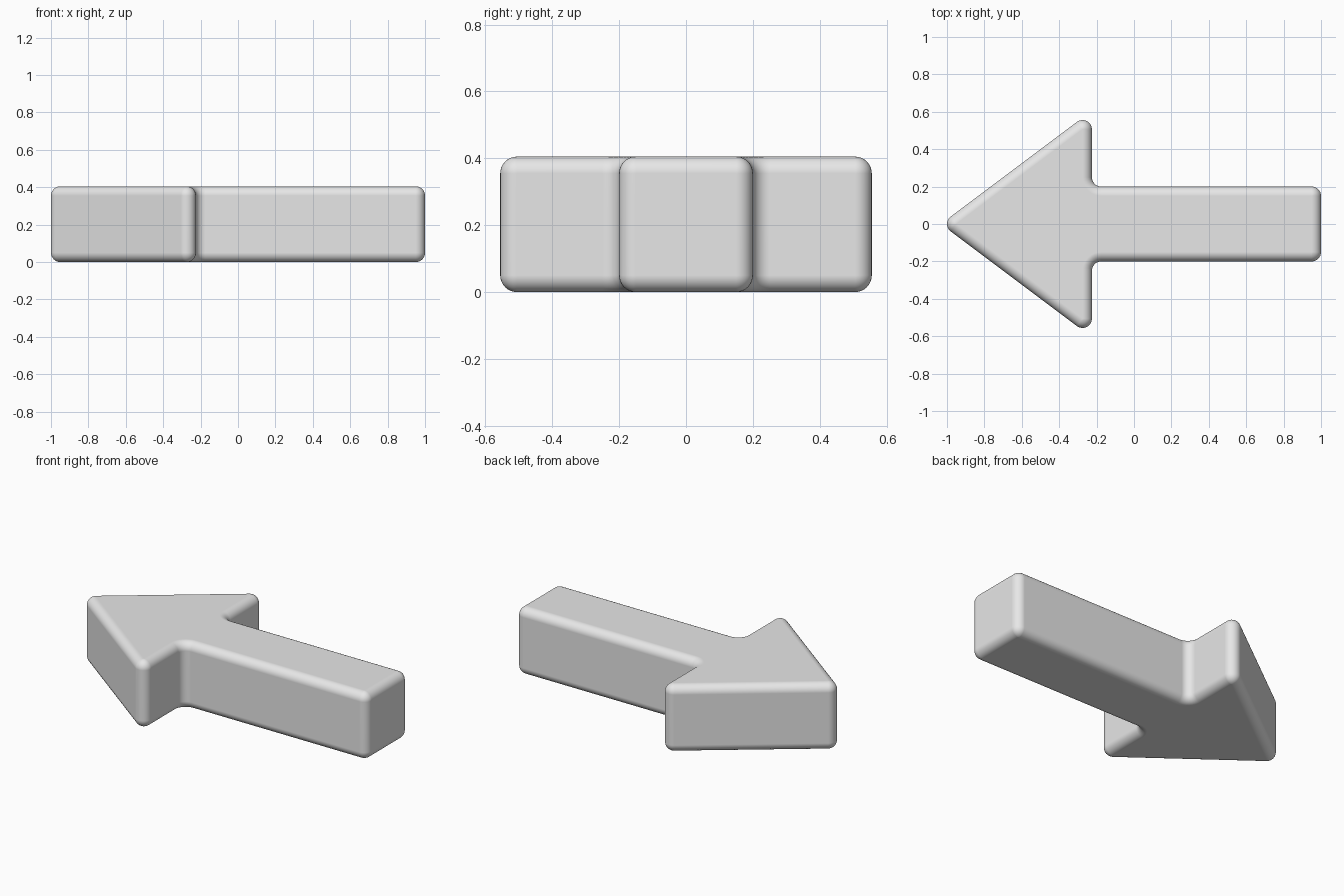
import bpy
import bmesh
from math import pi, sin, cos
from mathutils import Vector

HEIGHT = 0.405
RADIUS = 0.05
STEPS = 8

cube = bpy.data.objects.get("Cube")
if cube:
    bpy.data.objects.remove(cube, do_unlink=True)

# Sharp arrow outline, counter-clockwise: tip, barb, neck, tail, then mirrored
half = [(-0.225, -0.606), (-0.225, -0.2), (1.0, -0.2)]
outline = [Vector(p) for p in
           [(-1.033, 0.0)] + half + [(x, -y) for x, y in reversed(half)]]


def rounded_ring(inset):
    """Outline with filleted corners, moved inwards by the inset."""
    points = []
    for i, corner in enumerate(outline):
        a = (corner - outline[i - 1]).normalized()
        b = (outline[(i + 1) % len(outline)] - corner).normalized()
        n1, n2 = Vector((a.y, -a.x)), Vector((b.y, -b.x))
        side = 1 if a.cross(b) > 0 else -1
        centre = corner - side * RADIUS * (n1 + n2) / (1 + n1.dot(n2))
        for k in range(STEPS + 1):
            n = n1.slerp(n2, k / STEPS)
            points.append(centre + (side * RADIUS - inset) * n)
    return points


# Arrow body: stacked rings following a quarter-round at bottom and top
angles = [0.5 * pi * k / STEPS for k in range(STEPS + 1)]
levels = [(RADIUS * (1 - sin(t)), RADIUS * (1 - cos(t))) for t in angles]
levels += [(d, HEIGHT - z) for d, z in reversed(levels)]

bm = bmesh.new()
rings = [[bm.verts.new((p.x, p.y, z)) for p in rounded_ring(d)]
         for d, z in levels]
for low, high in zip(rings, rings[1:]):
    for i in range(len(low)):
        bm.faces.new((low[i - 1], low[i], high[i], high[i - 1]))
bm.faces.new(list(reversed(rings[0])))
bm.faces.new(rings[-1])
bmesh.ops.remove_doubles(bm, verts=bm.verts, dist=0.0001)
bmesh.ops.recalc_face_normals(bm, faces=bm.faces)
for face in bm.faces:
    face.smooth = True

mesh = bpy.data.meshes.new("arrow")
bm.to_mesh(mesh)
bm.free()
arrow = bpy.data.objects.new("arrow", mesh)
bpy.context.collection.objects.link(arrow)

# Keep the large faces flat while the rounded edges stay smooth
weighted = arrow.modifiers.new("flat_faces", 'WEIGHTED_NORMAL')
weighted.weight = 100

# Plain grey material
grey = bpy.data.materials.new("light_grey")
grey.use_nodes = True
colour = (0.8, 0.8, 0.8, 1.0)
grey.diffuse_color = colour
grey.node_tree.nodes["Principled BSDF"].inputs["Base Color"].default_value = colour
mesh.materials.append(grey)
